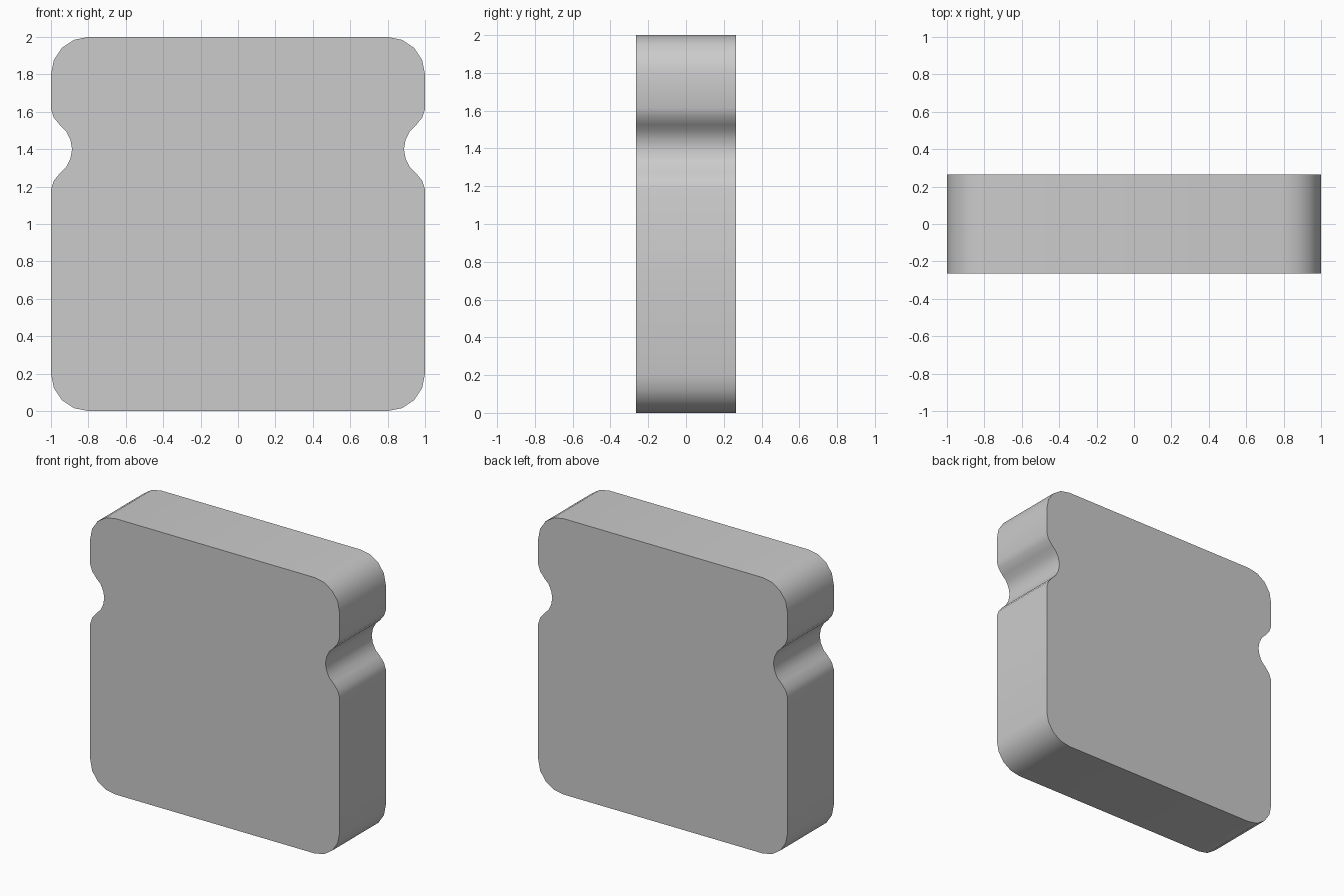
import bpy, bmesh
from math import sin, cos, pi, radians

if "Cube" in bpy.data.objects:
    bpy.data.objects.remove(bpy.data.objects["Cube"])

HALF_DEPTH = 0.265
R = 0.2        # corner radius
STEPS = 4      # segments per corner


def corner(cx, cz, start):
    return [(cx + R * cos(start + i * pi / 2 / STEPS),
             cz + R * sin(start + i * pi / 2 / STEPS)) for i in range(STEPS + 1)]


# Side notch: (x, height above notch centre), mirrored about z = 1.4
upper = [(0.887, 0.0), (0.896, 0.05), (0.918, 0.095), (0.95, 0.126),
         (0.985, 0.169), (1.0, 0.215)]
notch = [(x, 1.4 - d) for x, d in reversed(upper[1:])] + [(x, 1.4 + d) for x, d in upper]

# Right half of the outline from bottom to top, then its mirror image
right = corner(0.8, R, -pi / 2) + notch + corner(0.8, 2 - R, 0)
outline = right + [(-x, z) for x, z in reversed(right)]

# Extrude the outline through the depth
bm = bmesh.new()
face = bm.faces.new([bm.verts.new((x, -HALF_DEPTH, z)) for x, z in outline])
ext = bmesh.ops.extrude_face_region(bm, geom=[face], use_keep_orig=True)
verts = [g for g in ext["geom"] if isinstance(g, bmesh.types.BMVert)]
bmesh.ops.translate(bm, verts=verts, vec=(0, 2 * HALF_DEPTH, 0))
bmesh.ops.recalc_face_normals(bm, faces=bm.faces)
mesh = bpy.data.meshes.new("notched_block")
bm.to_mesh(mesh)
bm.free()

block = bpy.data.objects.new("notched_block", mesh)
bpy.context.collection.objects.link(block)
bpy.context.view_layer.objects.active = block
block.select_set(True)
bpy.ops.object.shade_smooth_by_angle(angle=radians(40))
